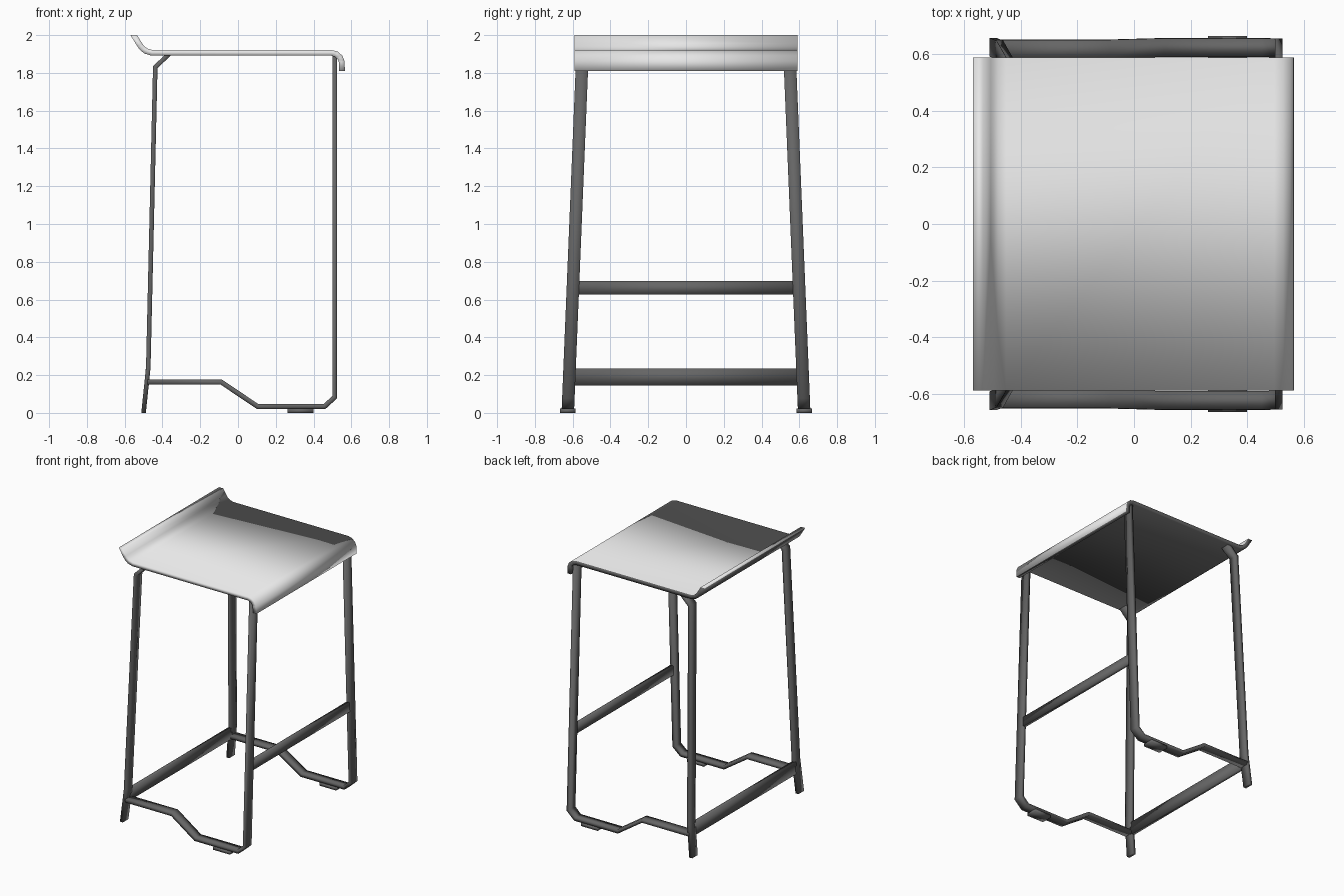
import bpy, bmesh
from mathutils import Vector

if "Cube" in bpy.data.objects:
    bpy.data.objects.remove(bpy.data.objects["Cube"])


def material(name, value):
    m = bpy.data.materials.new(name)
    m.diffuse_color = (value, value, value, 1)
    m.use_nodes = True
    m.node_tree.nodes["Principled BSDF"].inputs["Base Color"].default_value = m.diffuse_color
    return m


PALE = material("pale grey", 0.8)
DARK = material("dark grey", 0.13)
LEAN, FOOT_Y = 0.041, 0.626   # inward lean of the side frames


def strip(name, pts, thick, y0, y1, mats, lean=0.0, dark_under=False):
    """Flat bar following an x-z path, spanning y0..y1, leaning inwards with height."""
    pts = [Vector(p) for p in pts]
    bm = bmesh.new()
    rings = []
    for i, p in enumerate(pts):
        dirs = []
        if i > 0:
            dirs.append((p - pts[i - 1]).normalized())
        if i < len(pts) - 1:
            dirs.append((pts[i + 1] - p).normalized())
        d = sum(dirs, Vector((0, 0))).normalized()
        n = Vector((-d.y, d.x))
        if len(dirs) == 2:                       # mitred corner
            off = n * (thick / 2 / max(0.5, d.dot(dirs[0])))
        elif abs(n.x) > 0.8:                     # level cut on upright ends
            off = Vector((thick / 2 / n.x, 0))
        else:
            off = n * thick / 2
        ring = []
        for q, y in ((p + off, y0), (p + off, y1), (p - off, y1), (p - off, y0)):
            ring.append(bm.verts.new((q.x, y - lean * q.y, q.y)))
        rings.append(ring)
    for a, b in zip(rings, rings[1:]):
        for k in range(4):                       # top, back rim, underside, front rim
            j = (k + 1) % 4
            f = bm.faces.new((a[k], a[j], b[j], b[k]))
            if dark_under and k in (1, 2):
                f.material_index = 1
    bm.faces.new(rings[0])
    end = bm.faces.new(rings[-1][::-1])
    if dark_under:
        end.material_index = 1
    bmesh.ops.recalc_face_normals(bm, faces=bm.faces)
    for f in bm.faces:
        f.smooth = True
    me = bpy.data.meshes.new(name)
    for m in mats:
        me.materials.append(m)
    bm.to_mesh(me)
    bm.free()
    ob = bpy.data.objects.new(name, me)
    bpy.context.collection.objects.link(ob)
    return ob


# seat sheet with raised lip and rolled-down edge, dark underneath
strip("seat", [(-0.552, 2.0), (-0.52, 1.948), (-0.507, 1.931), (-0.488, 1.916),
               (-0.455, 1.906), (0.495, 1.906), (0.521, 1.899), (0.54, 1.882),
               (0.549, 1.86), (0.551, 1.81)], 0.03, -0.59, 0.59, [PALE, DARK],
      dark_under=True)

# side frames
for s, side in ((-1, "front"), (1, "back")):
    y0, y1 = s * (FOOT_Y - 0.033), s * (FOOT_Y + 0.033)
    strip(side + "_leg_and_runner",
          [(0.512, 1.9), (0.512, 0.083), (0.457, 0.033), (0.105, 0.033),
           (-0.09, 0.164), (-0.48, 0.164)], 0.026, y0, y1, [DARK], s * LEAN)
    strip(side + "_lip_leg",
          [(-0.365, 1.9), (-0.438, 1.83), (-0.475, 0.24), (-0.5, 0.0)],
          0.024, y0, y1, [DARK], s * LEAN)
    strip(side + "_foot_pad", [(0.262, 0.011), (0.4, 0.011)], 0.022,
          s * 0.585, s * 0.666, [DARK])

# cross rails
strip("foot_rail", [(0.512, 0.627), (0.512, 0.697)], 0.025, -0.59, 0.59, [DARK])
strip("low_rail", [(-0.484, 0.146), (-0.476, 0.235)], 0.024, -0.6, 0.6, [DARK])
